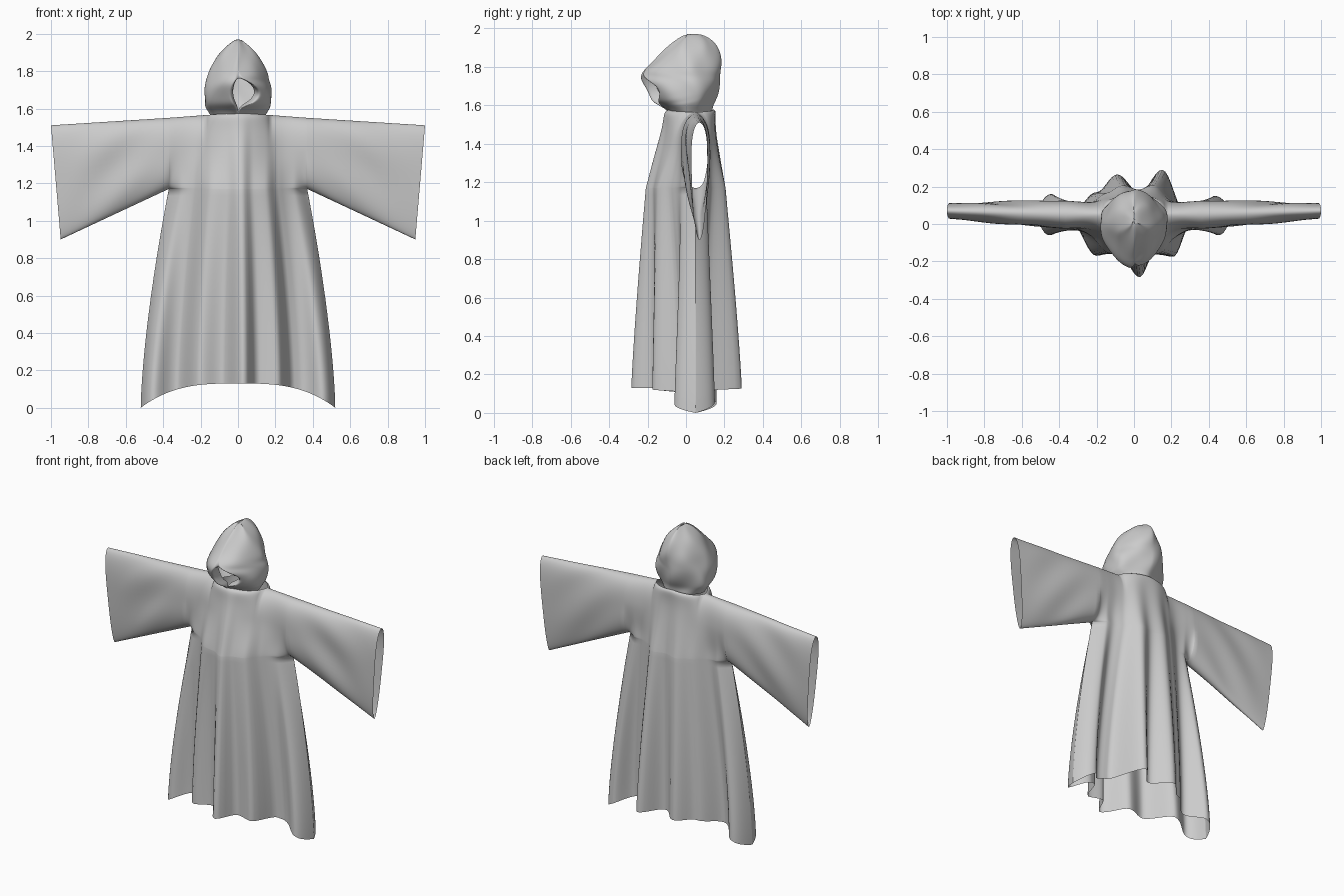
import bpy, bmesh, math

if "Cube" in bpy.data.objects:
    bpy.data.objects.remove(bpy.data.objects["Cube"])

# Fold keys along the hem, (x, y), for the front and back panels
FRONT = [(-.52, .05), (-.45, -.06), (-.33, .0), (-.2, -.17), (-.09, -.14), (.03, -.285),
         (.11, -.16), (.21, -.175), (.3, -.01), (.34, .0), (.45, -.06), (.52, .05)]
BACK = [(-.52, .05), (-.44, .16), (-.33, .06), (-.2, .17), (-.09, .265), (.03, .17),
        (.15, .29), (.27, .07), (.33, .06), (.43, .15), (.52, .05)]
MID = .05


def lerp(a, b, t):
    return a + (b - a) * t


def hem(keys, u):
    v = math.asin(max(-1, min(1, u)))
    for (xa, ya), (xb, yb) in zip(keys, keys[1:]):
        va, vb = math.asin(xa / .52), math.asin(xb / .52)
        if v <= vb + 1e-9:
            t = max(0, min(1, (v - va) / (vb - va)))
            return lerp(ya, yb, .5 - .5 * math.cos(math.pi * t))
    return keys[-1][1]


def profile(s):
    return math.sqrt(max(0, 1 - abs(2 * s - 1) ** 3))


def chest_offset(keys, sgn, u, fold=.25):
    r = max(0, 1 - u * u)
    smooth = MID + sgn * (.235 if sgn < 0 else .14) * r ** 1.15
    return lerp(smooth, hem(keys, u), fold * min(1, 3 * r)) - MID


def skirt_point(keys, sgn, u, t):
    x = u * (.37 + .15 * (1 - t ** 1.5))
    z = lerp(.13 - .13 * abs(u) ** 3, 1.17, t)
    y = lerp(hem(keys, u), MID + chest_offset(keys, sgn, u), t ** 1.2)
    return x, y, z


def chest_point(keys, sgn, u, s):
    x = u * .37
    z = lerp(1.17, 1.578 - .028 * abs(u), s)
    e = min(1, s / .6)
    e = e * e * (3 - 2 * e)
    side = 1 - (1 - u * u) ** 2
    off = chest_offset(keys, sgn, u, .25 * (1 - .7 * s)) * (1 - side * e) * (1 - .35 * s)
    off *= max(0, 1 - s ** 5) ** .6
    off += sgn * side * .075 * profile(s) * lerp(e, 1, abs(u) ** 10)
    neck = (.13 if sgn < 0 else .09) * math.sqrt(max(0, 1 - (x / .17) ** 2))
    return x, MID + off + sgn * neck * s ** 6, z


def sleeve_point(m, sgn, w, s):
    x = m * lerp(lerp(.37, .948, w), lerp(.37, 1, w), s)
    z = lerp(lerp(1.17, .9, w), lerp(1.55, 1.51, w), s)
    half = lerp(.075, .05, w ** 1.2) * profile(s) * lerp(1, .55 + .45 * s, w)
    fold = .008 * math.sin(math.pi * w) ** 2 * math.sin(9 * s + 7 * w) * profile(s)
    return x, MID + .02 * w + sgn * half + fold, z


def add_grid(bm, rows):
    vs = [[bm.verts.new(p) for p in row] for row in rows]
    for a, b in zip(vs, vs[1:]):
        for i in range(len(a) - 1):
            bm.faces.new((a[i], a[i + 1], b[i + 1], b[i]))


def finish(bm, name):
    bmesh.ops.remove_doubles(bm, verts=bm.verts, dist=.0008)
    bmesh.ops.recalc_face_normals(bm, faces=bm.faces)
    me = bpy.data.meshes.new(name)
    bm.to_mesh(me)
    bm.free()
    me.shade_smooth()
    ob = bpy.data.objects.new(name, me)
    bpy.context.collection.objects.link(ob)
    return ob


# Gown: front and back panels, with both sleeves welded on
bm = bmesh.new()
N, R = 96, 28
us = [math.sin(math.pi / 2 * (2 * i / N - 1)) for i in range(N + 1)]
ss = [.5 - .5 * math.cos(math.pi * k / R) for k in range(R + 1)]
for keys, sgn in ((FRONT, -1), (BACK, 1)):
    add_grid(bm, [[skirt_point(keys, sgn, u, k / 30) for u in us] for k in range(31)])
    add_grid(bm, [[chest_point(keys, sgn, u, s) for u in us] for s in ss])
    for m in (-1, 1):
        add_grid(bm, [[sleeve_point(m, sgn, k / 20, s) for s in ss] for k in range(21)])
finish(bm, "gown")

# Hood slices: z, half width, front y, back y, half angle of the face opening
SLICES = [(1.555, .14, -.08, .135, 0), (1.585, .16, -.11, .135, 0), (1.605, .176, -.15, .14, .15),
          (1.625, .182, -.19, .15, .45), (1.66, .184, -.215, .165, .65), (1.70, .182, -.24, .175, .65),
          (1.735, .174, -.255, .18, .45), (1.77, .162, -.24, .184, 0), (1.81, .147, -.19, .187, 0),
          (1.85, .127, -.15, .182, 0), (1.90, .098, -.10, .165, 0), (1.94, .056, -.05, .135, 0),
          (1.965, .022, -.01, .09, 0), (1.97, .004, .03, .06, 0)]
bm = bmesh.new()
rows = []
for z, w, yf, yb, gap in SLICES:
    yc = .01
    row = []
    # the opening sits slightly to one side
    for i in range(41):
        a = lerp(gap * 1.2, 2 * math.pi - gap * .5, i / 40)
        sn, cs = math.sin(a), math.cos(a)
        y = yc + (yf - yc) * cs if cs > 0 else yc - (yb - yc) * cs
        x = w * math.copysign(abs(sn) ** (1.5 if cs > 0 else 1.25), sn)
        ripple = 1 + .04 * math.sin(6 * a + 20 * z) * abs(sn)
        row.append((x * ripple, y + .006 * math.sin(5 * a - 24 * z), z))
    # cloth edge turned inward around the face
    if gap:
        for k in (0, -1):
            x, y, _ = row[k]
            p = (x * .8, y + .06, z + .01)
            row = [p] + row if k == 0 else row + [p]
    else:
        row = [row[0]] + row + [row[-1]]
    rows.append(row)
add_grid(bm, rows)
bmesh.ops.dissolve_degenerate(bm, dist=.0005, edges=bm.edges)
hood = finish(bm, "hood")
sub = hood.modifiers.new("smooth", 'SUBSURF')
sub.levels = sub.render_levels = 2
